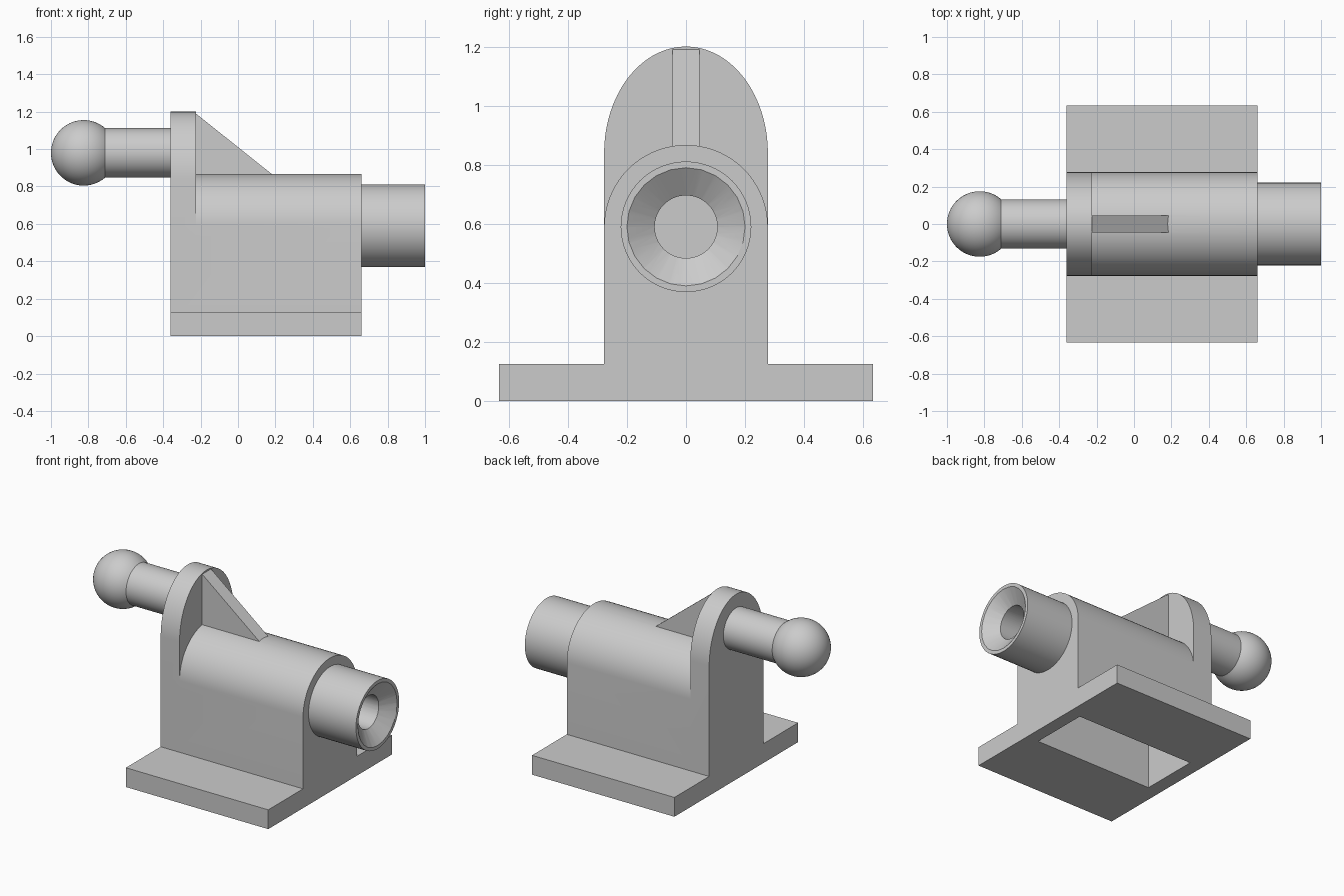
import bpy, bmesh
from math import pi, sin, cos, acos, asin, radians
from mathutils import Matrix

cube = bpy.data.objects.get("Cube")
if cube:
    bpy.data.objects.remove(cube, do_unlink=True)

grey = bpy.data.materials.new("plain_grey")
grey.use_nodes = True
grey.diffuse_color = (0.6, 0.6, 0.6, 1)
grey.node_tree.nodes["Principled BSDF"].inputs["Base Color"].default_value = (0.6, 0.6, 0.6, 1)

BACK, FRONT = -0.36, 0.66      # ends of the body along x
HALF = 0.277                   # half width of the body
AXIS = 0.59                    # height of the tube axis
STUD = 0.98                    # height of the ball stud axis


def finish(name, bm):
    bmesh.ops.remove_doubles(bm, verts=bm.verts, dist=0.0001)
    bmesh.ops.recalc_face_normals(bm, faces=bm.faces)
    mesh = bpy.data.meshes.new(name)
    bm.to_mesh(mesh)
    bm.free()
    mesh.materials.append(grey)
    obj = bpy.data.objects.new(name, mesh)
    bpy.context.collection.objects.link(obj)
    return obj


def extrude(name, points, offset):
    """Extrude a closed 3D outline by an offset vector."""
    bm = bmesh.new()
    face = bm.faces.new([bm.verts.new(p) for p in points])
    new = bmesh.ops.extrude_face_region(bm, geom=[face], use_keep_orig=True)["geom"]
    bmesh.ops.translate(bm, vec=offset, verts=[v for v in new if isinstance(v, bmesh.types.BMVert)])
    return finish(name, bm)


def section(name, outline, x0, x1):
    return extrude(name, [(x0, y, z) for y, z in outline], (x1 - x0, 0, 0))


def lathe(name, profile, height, steps=64):
    """Revolve (x, radius) points about a line parallel to x."""
    bm = bmesh.new()
    verts = [bm.verts.new((x, 0, height + r)) for x, r in profile]
    edges = [bm.edges.new(pair) for pair in zip(verts, verts[1:])]
    bmesh.ops.spin(bm, geom=verts + edges, cent=(0, 0, height), axis=(1, 0, 0),
                   angle=2 * pi, steps=steps, use_merge=False)
    return finish(name, bm)


def combine(target, other, operation):
    """Apply a boolean and discard the operand."""
    mod = target.modifiers.new("combine", 'BOOLEAN')
    mod.object, mod.operation, mod.solver = other, operation, 'EXACT'
    bpy.context.view_layer.update()
    result = target.evaluated_get(bpy.context.evaluated_depsgraph_get())
    mesh = bpy.data.meshes.new_from_object(result)
    target.modifiers.clear()
    target.data = mesh
    bpy.data.objects.remove(other, do_unlink=True)


def arch(half, spring, rise, steps=36):
    """Elliptic arch from +y over the top to -y."""
    return [(half * cos(pi * i / steps), spring + rise * sin(pi * i / steps))
            for i in range(steps + 1)]


# Body with base wings, one inverted T section with a rounded top
wing, thick = 0.633, 0.125
body = section("body_and_base",
               [(-HALF, thick), (-wing, thick), (-wing, 0), (wing, 0), (wing, thick), (HALF, thick)]
               + arch(HALF, AXIS, HALF), BACK, FRONT)

# Tall rounded end plate and the gusset behind it
plate = section("end_plate", [(-HALF, 0.3), (HALF, 0.3)] + arch(HALF, 0.84, 0.36, 60), BACK, -0.225)
combine(body, plate, 'UNION')
rib = extrude("gusset", [(x, -0.045, z) for x, z in
                         ((-0.25, 0.8), (0.265, 0.8), (0.18, 0.867), (-0.225, 1.19), (-0.25, 1.19))],
              (0, 0.09, 0))
combine(body, rib, 'UNION')

# Hollow underside and the bore that opens into it
pocket = section("pocket_cutter", [(-0.19, -0.1), (0.19, -0.1)] + arch(0.19, AXIS, 0.19), -0.27, 0.575)
combine(body, pocket, 'DIFFERENCE')
bore = lathe("bore_cutter", [(0.4, 0), (0.4, 0.106), (0.8, 0.106), (0.8, 0)], AXIS)
combine(body, bore, 'DIFFERENCE')

# Round tube with a faceted funnel mouth
tube = lathe("tube", [(0.655, 0), (0.655, 0.221), (1, 0.221), (1, 0)], AXIS)
bore = lathe("bore_cutter", [(0.4, 0), (0.4, 0.106), (1.1, 0.106), (1.1, 0)], AXIS)
combine(tube, bore, 'DIFFERENCE')
funnel = lathe("funnel_cutter", [(0.93, 0), (0.93, 0.1), (1, 0.2), (1.1, 0.2), (1.1, 0)], AXIS, 24)
combine(tube, funnel, 'DIFFERENCE')

# Ball stud on the end plate
ball, shaft = 0.175, 0.132
stop = pi - asin(shaft / ball)
arc = [(-1 + ball - ball * cos(stop * i / 24), ball * sin(stop * i / 24)) for i in range(25)]
stud = lathe("ball_stud", arc + [(BACK + 0.02, shaft), (BACK + 0.02, 0)], STUD)

# Smooth curves, crisp edges
for obj in (body, tube, stud):
    for poly in obj.data.polygons:
        poly.use_smooth = True
    obj.data.set_sharp_from_angle(angle=radians(10))
